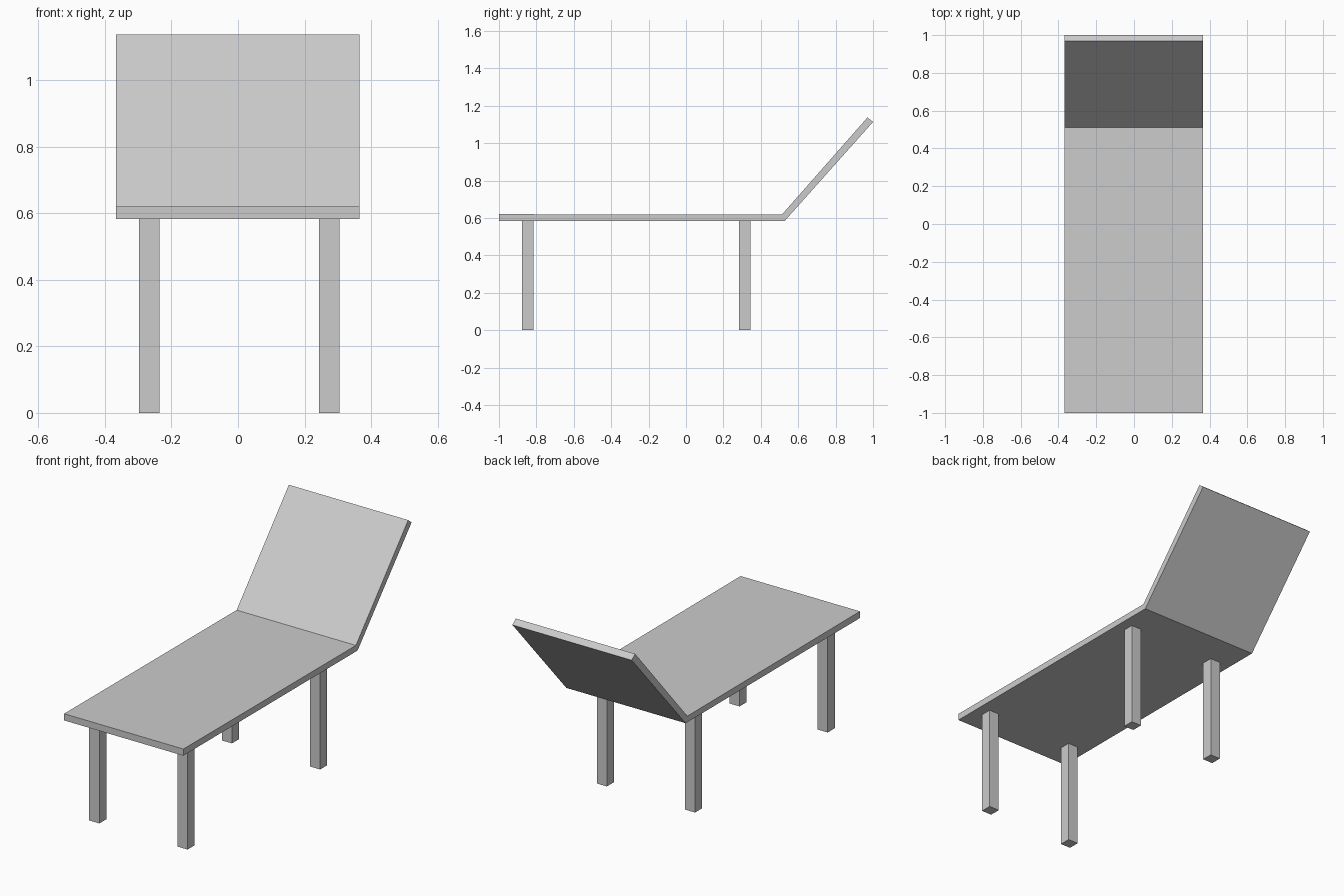
import bpy, bmesh

cube = bpy.data.objects.get("Cube")
if cube:
    bpy.data.objects.remove(cube, do_unlink=True)

GREY = (0.6, 0.6, 0.6, 1)
grey = bpy.data.materials.new("plain grey")
grey.use_nodes = True
grey.diffuse_color = GREY
grey.node_tree.nodes["Principled BSDF"].inputs["Base Color"].default_value = GREY


def extrude_part(name, outline, direction):
    """Make a solid by sweeping a flat outline along a direction."""
    bm = bmesh.new()
    face = bm.faces.new([bm.verts.new(p) for p in outline])
    swept = bmesh.ops.extrude_face_region(bm, geom=[face], use_keep_orig=True)
    verts = [v for v in swept["geom"] if isinstance(v, bmesh.types.BMVert)]
    bmesh.ops.translate(bm, verts=verts, vec=direction)
    bmesh.ops.recalc_face_normals(bm, faces=bm.faces)
    mesh = bpy.data.meshes.new(name)
    bm.to_mesh(mesh)
    bm.free()
    mesh.materials.append(grey)
    obj = bpy.data.objects.new(name, mesh)
    bpy.context.collection.objects.link(obj)
    return obj


# Bed and raised backrest: one bent slab profile swept across the width
LEFT, RIGHT = 0.365, -0.367
profile = [(-1, 0.583), (0.527, 0.583), (1, 1.113), (0.97, 1.137),
           (0.512, 0.617), (-1, 0.62)]
extrude_part("bed_and_backrest", [(RIGHT, y, z) for y, z in profile],
             (LEFT - RIGHT, 0, 0))

# Four square legs
HALF = 0.031
for end, y in (("front", -0.847), ("back", 0.315)):
    for side, x in (("left", 0.274), ("right", -0.267)):
        foot = [(x + i * HALF, y + j * HALF, 0)
                for i, j in ((-1, -1), (1, -1), (1, 1), (-1, 1))]
        extrude_part(f"{end}_{side}_leg", foot, (0, 0, 0.585))
